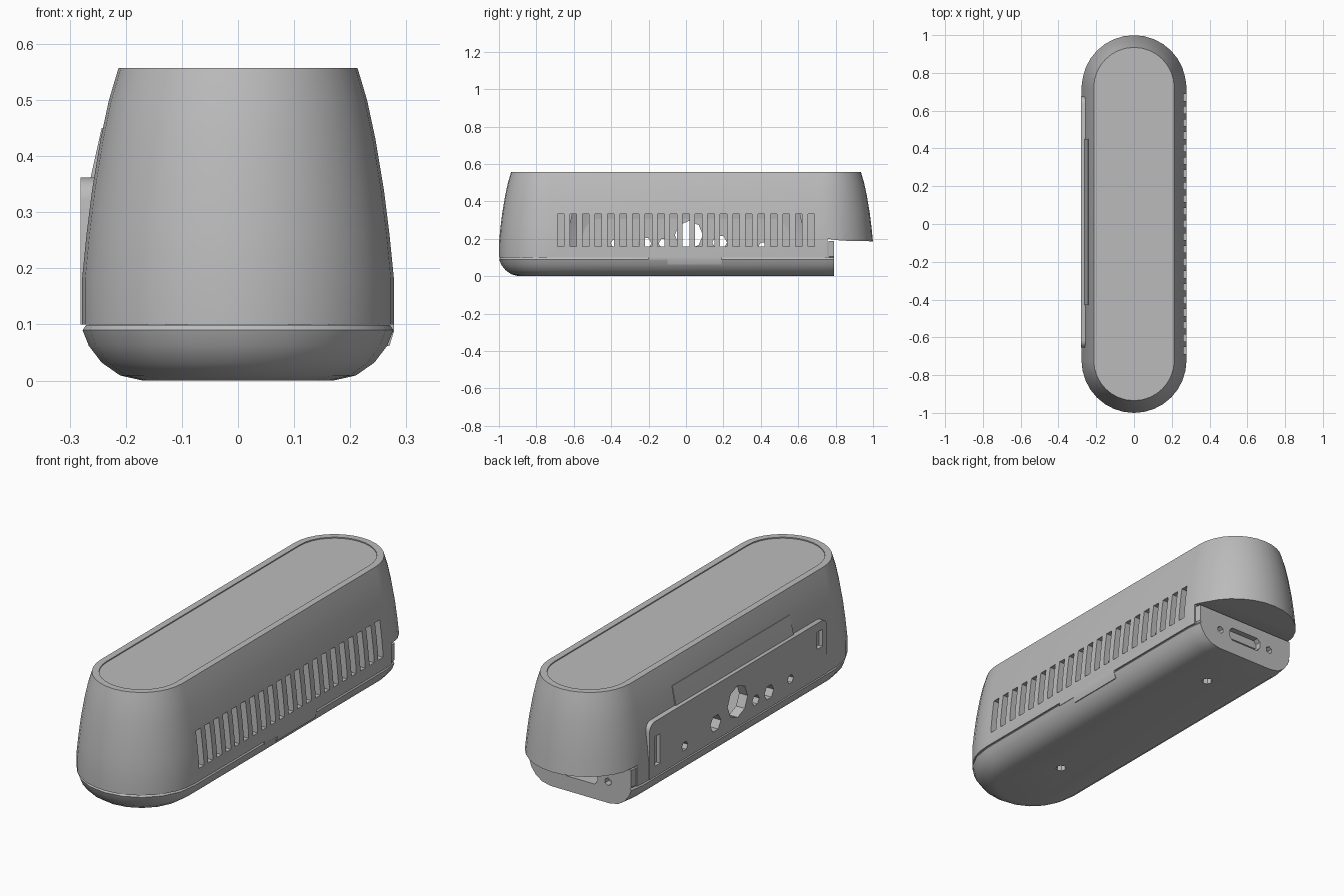
import bpy, bmesh, math
from mathutils import Vector, Matrix

if "Cube" in bpy.data.objects:
    bpy.data.objects.remove(bpy.data.objects["Cube"])

grey = bpy.data.materials.new("plain grey")
grey.use_nodes = True
grey.diffuse_color = (0.5, 0.5, 0.5, 1)
grey.node_tree.nodes["Principled BSDF"].inputs["Base Color"].default_value = (0.5, 0.5, 0.5, 1)

STRAIGHT = 0.722   # half length of the straight sides


def finish(name, bm):
    bmesh.ops.recalc_face_normals(bm, faces=bm.faces)
    mesh = bpy.data.meshes.new(name)
    bm.to_mesh(mesh)
    bm.free()
    mesh.materials.append(grey)
    ob = bpy.data.objects.new(name, mesh)
    bpy.context.collection.objects.link(ob)
    return ob


def stadium_loft(name, profile, straight=STRAIGHT, seg=16):
    """Stack of rounded-end outlines; profile holds (radius, height)."""
    bm = bmesh.new()
    rings = []
    for r, z in profile:
        ring = []
        for end in (1, -1):
            for i in range(seg + 1):
                a = math.pi * i / seg
                ring.append(bm.verts.new((end * r * math.cos(a),
                                          end * (straight + r * math.sin(a)), z)))
        rings.append(ring)
    n = len(rings[0])
    for low, high in zip(rings, rings[1:]):
        for i in range(n):
            j = (i + 1) % n
            bm.faces.new((low[i], low[j], high[j], high[i]))
    bm.faces.new(rings[0])
    bm.faces.new(rings[-1])
    return finish(name, bm)


def add_prism(bm, points, depth):
    """Extrude a closed outline of 3D points along depth."""
    face = bm.faces.new([bm.verts.new(p) for p in points])
    out = bmesh.ops.extrude_face_region(bm, geom=[face])
    moved = [v for v in out["geom"] if isinstance(v, bmesh.types.BMVert)]
    bmesh.ops.translate(bm, verts=moved, vec=Vector(depth))


def add_box(bm, x, y, z):
    add_prism(bm, [(x[0], y[0], z[0]), (x[1], y[0], z[0]),
                   (x[1], y[1], z[0]), (x[0], y[1], z[0])], (0, 0, z[1] - z[0]))


def add_pin(bm, centre, axis, radius, length, sides=8):
    turn = Vector((0, 0, 1)).rotation_difference(Vector(axis)).to_matrix().to_4x4()
    bmesh.ops.create_cone(bm, cap_ends=True, segments=sides, radius1=radius,
                          radius2=radius, depth=length,
                          matrix=Matrix.Translation(centre) @ turn)


def cut(target, cutter, keep=False):
    cutter.hide_render = True
    mod = target.modifiers.new("cut", 'BOOLEAN')
    mod.operation = 'DIFFERENCE'
    mod.solver = 'EXACT'
    mod.object = cutter
    bpy.context.view_layer.objects.active = target
    bpy.ops.object.modifier_apply(modifier=mod.name)
    if not keep:
        bpy.data.objects.remove(cutter)


# upper shell, hollow, with a shallow recess in the top
shell = stadium_loft("upper_shell", [
    (0.278, 0.1), (0.278, 0.18), (0.27, 0.26), (0.26, 0.34),
    (0.245, 0.43), (0.23, 0.5), (0.213, 0.557)])
cut(shell, stadium_loft("cavity", [
    (0.25, 0.05), (0.25, 0.18), (0.232, 0.34), (0.19, 0.52)], 0.49))
cut(shell, stadium_loft("top_recess", [(0.182, 0.552), (0.182, 0.6)]))

# step under the tail
bm = bmesh.new()
add_prism(bm, [(-0.5, 0.757, 0), (-0.5, 1.2, 0), (-0.5, 1.2, 0.182),
               (-0.5, 0.83, 0.19), (-0.5, 0.757, 0.2)], (1, 0, 0))
cut(shell, finish("tail_step", bm))

# row of vent slots on the left flank
bm = bmesh.new()
for i in range(21):
    y = (i - 10) * 0.067
    add_box(bm, (0.2, 0.4), (y - 0.018, y + 0.018), (0.16, 0.333))
cut(shell, finish("vent_slots", bm))

# raised side panel with rounded upper corners
bm = bmesh.new()
X = -0.281
outline = [(X, -0.655, 0.1), (X, 0.675, 0.1)]
for cy, start in ((0.635, 0), (-0.615, 90)):
    for k in range(5):
        a = math.radians(start + k * 22.5)
        outline.append((X, cy + 0.04 * math.cos(a), 0.322 + 0.04 * math.sin(a)))
add_prism(bm, outline, (0.045, 0, 0))
panel = finish("side_panel", bm)

# sockets and slots through the panel and shell wall
bm = bmesh.new()
add_pin(bm, (-0.27, 0.015, 0.22), (1, 0, 0), 0.075, 0.16)
for y, z, r in ((0.41, 0.16, 0.022), (0.18, 0.18, 0.04), (-0.12, 0.175, 0.026),
                (-0.22, 0.175, 0.035), (-0.38, 0.175, 0.022)):
    add_pin(bm, (-0.27, y, z), (1, 0, 0), r, 0.16, 6)
for y, z, h in ((0.615, 0.22, 0.07), (-0.6, 0.28, 0.04)):
    add_box(bm, (-0.35, -0.262), (y - 0.02, y + 0.02), (z - h, z + h))
sockets = finish("sockets", bm)
cut(panel, sockets, keep=True)
cut(shell, sockets)

# thin slanted flap above the panel
bm = bmesh.new()
add_prism(bm, [(-0.23, -0.43, 0.34), (-0.267, -0.43, 0.34),
               (-0.262, -0.43, 0.365), (-0.243, -0.43, 0.45),
               (-0.22, -0.43, 0.45)], (0, 0.88, 0))
flap = finish("panel_flap", bm)

# base tray with an upright end wall
base = stadium_loft("base_tray", [
    (0.17, 0), (0.21, 0.009), (0.243, 0.032), (0.266, 0.062),
    (0.277, 0.09), (0.271, 0.099), (0.277, 0.106), (0.277, 0.187)], seg=10)
bm = bmesh.new()
add_box(bm, (-0.5, 0.5), (-1.2, 0.762), (0.099, 0.4))
cut(base, finish("tray_top", bm))
bm = bmesh.new()
add_box(bm, (-0.5, 0.5), (0.79, 1.2), (-0.1, 0.4))
cut(base, finish("tail_trim", bm))

# end port, end screw holes and screw holes underneath
bm = bmesh.new()
add_prism(bm, [(-0.09, 0.72, 0.09), (-0.075, 0.72, 0.07), (0.075, 0.72, 0.07),
               (0.09, 0.72, 0.09), (0.09, 0.72, 0.12), (0.075, 0.72, 0.135),
               (-0.075, 0.72, 0.135), (-0.09, 0.72, 0.12)], (0, 0.1, 0))
for side in (-1, 1):
    add_pin(bm, (side * 0.145, 0.79, 0.1), (0, 1, 0), 0.018, 0.06, 6)
    add_pin(bm, (0, side * 0.52, 0), (0, 0, 1), 0.024, 0.08)
cut(base, finish("screw_holes", bm))

# stepped latch tab hanging over the tray
bm = bmesh.new()
for y0, y1, z in ((-0.2, -0.1, 0.086), (-0.1, 0.19, 0.062)):
    add_prism(bm, [(0.25, y0, 0.102), (0.278, y0, 0.102), (0.278, y0, 0.088),
                   (0.27 if z < 0.08 else 0.277, y0, z), (0.25, y0, z)],
              (0, y1 - y0, 0))
tab = finish("latch_tab", bm)

# smooth shading with crisp edges
bpy.ops.object.select_all(action='DESELECT')
for ob in (shell, panel, flap, base, tab):
    ob.select_set(True)
bpy.context.view_layer.objects.active = shell
bpy.ops.object.shade_smooth_by_angle(angle=math.radians(30))
